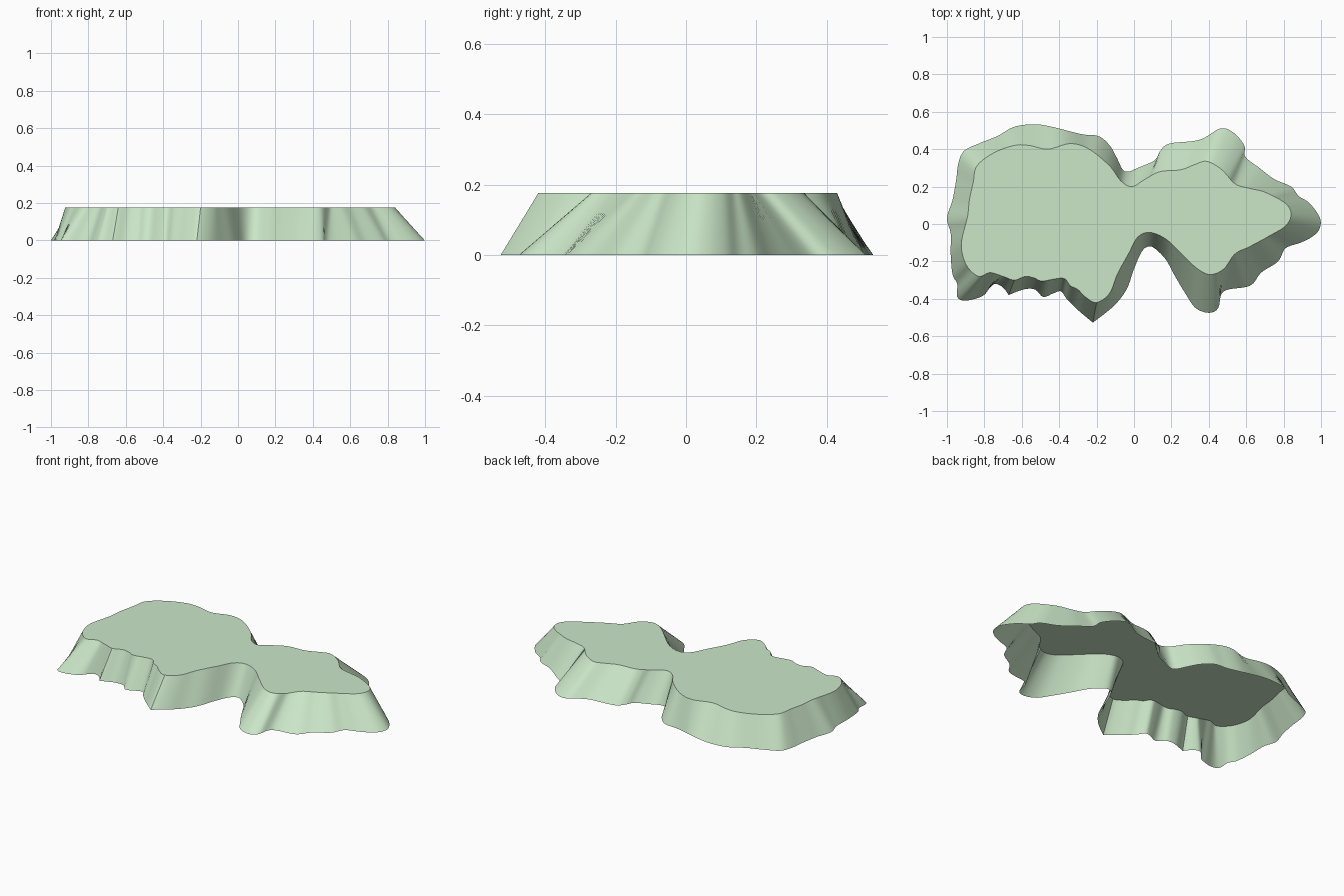
import bpy, bmesh
from mathutils import Vector

if "Cube" in bpy.data.objects:
    bpy.data.objects.remove(bpy.data.objects["Cube"])

HEIGHT = 0.176

# Outlines in hundredths of a unit, clockwise from the left tip.
# Each row ends at a landmark shared by both outlines, so ridges line up.
BASE = [
    [(-97, 13), (-95, 24), (-94, 32), (-91, 39)],
    [(-83, 43), (-73, 47), (-64, 52), (-53, 53.3), (-44, 52), (-28, 48), (-19, 47), (-13, 42), (-9, 35), (-6, 29)],
    [(-3, 28), (2, 30), (11, 34), (14, 39), (19, 43), (35, 45), (46, 51)],
    [(53, 49), (59, 42), (59.5, 36)],
    [(67, 30), (75, 24), (84, 20), (88, 15), (94, 11), (99.5, 3)],
    [(99, -3), (95, -7), (89, -10), (81, -13), (77, -20), (68, -26), (62, -33), (48, -36), (45, -45), (40, -47.5)],
    [(33, -45), (28, -38), (22, -28), (17, -19), (11, -13), (7.5, -12)],
    [(4, -15), (0, -24), (-4, -35), (-11, -44), (-22, -52.7)],
    [(-30, -46), (-36, -40), (-39, -36)],
    [(-43, -37), (-48.5, -39), (-53, -35), (-59, -35), (-67, -38)],
    [(-70, -34), (-74, -32), (-77, -34), (-81, -38.5), (-90, -41), (-94.5, -39)],
    [(-94.5, -32), (-97, -27), (-98, -16), (-98, -5), (-100, 3)],
]
TOP = [
    [(-88, 13), (-86, 22), (-84, 31)],
    [(-75, 38), (-64, 42), (-56, 42), (-46, 40), (-34, 43), (-24, 40), (-13, 31), (-7, 23)],
    [(-1, 20), (6, 24), (14, 28), (25, 29), (33, 32), (39, 33.5)],
    [(47, 29), (54, 21.5)],
    [(62, 19), (70, 17), (81, 11), (84, 5)],
    [(81, -1), (73, -6), (62, -12), (54, -16), (48, -24), (41, -27)],
    [(34, -24), (25, -15.5), (17, -8), (8.5, -4.5)],
    [(2, -7), (-3, -16), (-9, -27), (-13, -37), (-20, -42)],
    [(-26, -39), (-30, -35), (-34, -33), (-38, -29)],
    [(-49, -30.5), (-53, -29), (-58, -28), (-64, -30)],
    [(-70, -28), (-77, -26), (-83, -28)],
    [(-89, -23), (-92, -15), (-92, -8), (-89, 4)],
]
COUNTS = [6 * len(row) for row in BASE]
CREASES = {(-22, -52.7), (-67, -38)}


def resample(line, count):
    """Evenly spaced points along a polyline, leaving out its first point."""
    dist = [0.0]
    for a, b in zip(line, line[1:]):
        dist.append(dist[-1] + (b - a).length)
    out, j = [], 0
    for k in range(1, count + 1):
        d = dist[-1] * k / count
        while j < len(line) - 2 and dist[j + 1] < d:
            j += 1
        t = (d - dist[j]) / max(dist[j + 1] - dist[j], 1e-9)
        out.append(line[j].lerp(line[j + 1], min(t, 1)))
    return out


def outline(rows, z):
    """Closed smooth curve through all rows, sampled row by row."""
    raw = [p for row in rows for p in row]
    pts = [Vector((x / 100, y / 100, z)) for x, y in raw]
    n = len(pts)

    def tangent(i):
        if raw[i % n] in CREASES:
            return Vector((0, 0, 0))
        return (pts[(i + 1) % n] - pts[i - 1]) / 2

    loop, i = [], -1
    for row, count in zip(rows, COUNTS):
        line = [pts[i]]
        for _ in row:
            a, b, ta, tb = pts[i], pts[i + 1], tangent(i), tangent(i + 1)
            for s in range(1, 13):
                t = s / 12
                line.append(a * (2*t**3 - 3*t*t + 1) + ta * (t**3 - 2*t*t + t)
                            + b * (3*t*t - 2*t**3) + tb * (t**3 - t*t))
            i += 1
        loop += resample(line, count)
    return loop


# Plateau: sloping wall and flat top, open underneath
bm = bmesh.new()
low = [bm.verts.new(p) for p in outline(BASE, 0)]
high = [bm.verts.new(p) for p in outline(TOP, HEIGHT)]
n = len(low)
for i in range(n):
    j = (i + 1) % n
    bm.faces.new((low[i], high[i], high[j], low[j]))
bm.faces.new(high[::-1])

mesh = bpy.data.meshes.new("plateau")
bm.to_mesh(mesh)
bm.free()
plateau = bpy.data.objects.new("plateau", mesh)
bpy.context.collection.objects.link(plateau)

# Pale green surface
green = bpy.data.materials.new("pale_green")
green.diffuse_color = (0.60, 0.80, 0.58, 1)
green.use_nodes = True
green.node_tree.nodes["Principled BSDF"].inputs["Base Color"].default_value = green.diffuse_color
mesh.materials.append(green)

bpy.context.view_layer.objects.active = plateau
plateau.select_set(True)
bpy.ops.object.shade_smooth_by_angle(angle=0.5)
